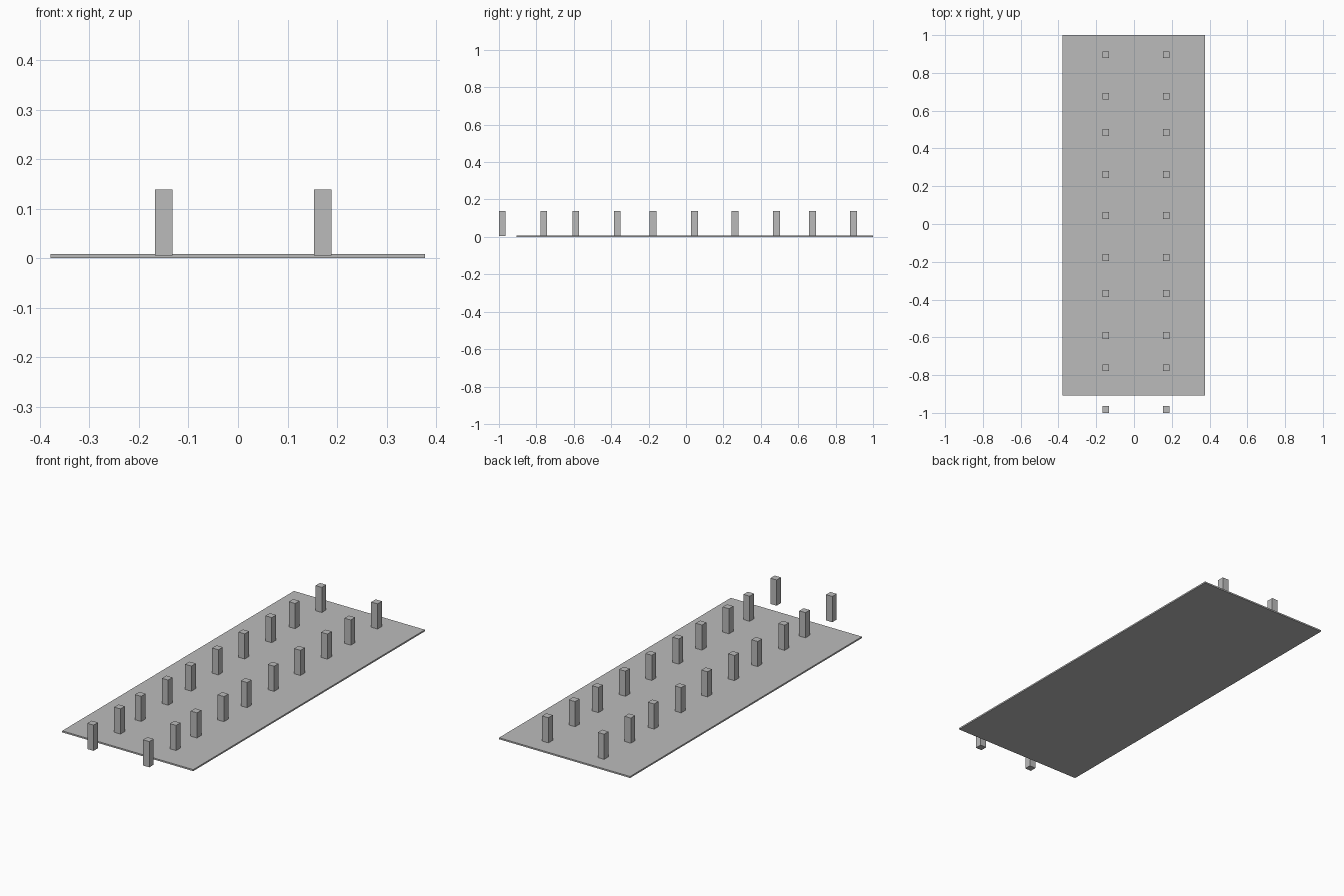
import bpy
import bmesh
from mathutils import Matrix, Vector

if "Cube" in bpy.data.objects:
    bpy.data.objects.remove(bpy.data.objects["Cube"])

grey = bpy.data.materials.new("plain_grey")
grey.diffuse_color = (0.5, 0.5, 0.5, 1)
grey.use_nodes = True
grey.node_tree.nodes["Principled BSDF"].inputs["Base Color"].default_value = grey.diffuse_color


def add_box(name, low, high):
    """Box spanning two opposite corners."""
    low, high = Vector(low), Vector(high)
    bm = bmesh.new()
    bmesh.ops.create_cube(bm, size=1, matrix=Matrix.Diagonal((*(high - low), 1)))
    mesh = bpy.data.meshes.new(name)
    bm.to_mesh(mesh)
    bm.free()
    mesh.materials.append(grey)
    obj = bpy.data.objects.new(name, mesh)
    obj.location = (low + high) / 2
    bpy.context.collection.objects.link(obj)
    return obj


# Thin floor slab
add_box("floor_slab", (-0.378, -0.907, 0), (0.377, 1.0, 0.008))

# Two rows of square posts; the front pair stands beyond the slab
half = 0.018
row_y = (-0.982, -0.761, -0.59, -0.368, -0.177, 0.045, 0.262, 0.484, 0.676, 0.896)
for side, x in (("left", -0.15), ("right", 0.171)):
    for i, y in enumerate(row_y, 1):
        add_box(f"{side}_post_{i}", (x - half, y - half, 0.005),
                (x + half, y + half, 0.139))
